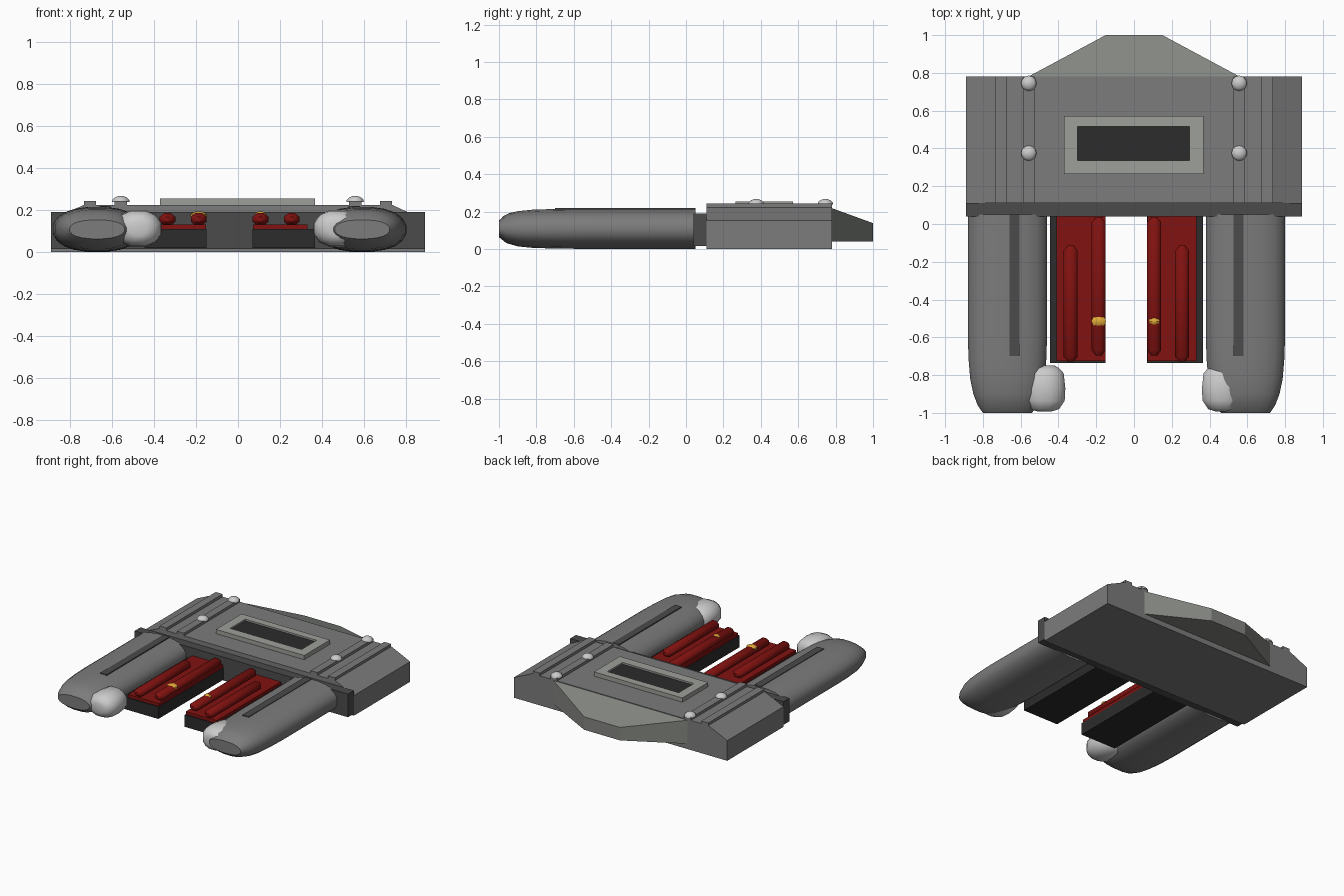
import bpy, bmesh
from math import sin, cos, pi, copysign

if "Cube" in bpy.data.objects:
    bpy.data.objects.remove(bpy.data.objects["Cube"])


def material(name, r, g, b):
    m = bpy.data.materials.new(name)
    m.diffuse_color = (r, g, b, 1)
    m.use_nodes = True
    m.node_tree.nodes["Principled BSDF"].inputs["Base Color"].default_value = m.diffuse_color
    return m


GREY = material("grey", .20, .20, .20)
WARM = material("warm_grey", .23, .24, .22)
PALE = material("pale_grey", .34, .35, .32)
LIGHT = material("light_grey", .6, .6, .6)
CHAR = material("charcoal", .07, .07, .07)
BLACK = material("black", .025, .025, .025)
RED = material("red", .22, .006, .005)
GOLD = material("gold", .75, .4, .04)


def skin(name, rings, mat, smooth=None):
    """Join equal-length rings of points and cap both ends."""
    bm = bmesh.new()
    vs = [[bm.verts.new(p) for p in r] for r in rings]
    n = len(vs[0])
    for a, b in zip(vs, vs[1:]):
        for i in range(n):
            bm.faces.new((a[i], a[(i + 1) % n], b[(i + 1) % n], b[i]))
    bm.faces.new(vs[0])
    bm.faces.new(vs[-1])
    bmesh.ops.recalc_face_normals(bm, faces=bm.faces)
    me = bpy.data.meshes.new(name)
    bm.to_mesh(me)
    bm.free()
    ob = bpy.data.objects.new(name, me)
    bpy.context.collection.objects.link(ob)
    me.materials.append(mat)
    if smooth:
        bpy.ops.object.select_all(action='DESELECT')
        ob.select_set(True)
        bpy.context.view_layer.objects.active = ob
        bpy.ops.object.shade_smooth_by_angle(angle=smooth * pi / 180)
    return ob


def box(name, x0, x1, y0, y1, z0, z1, mat):
    return skin(name, [[(x0, y0, z), (x1, y0, z), (x1, y1, z), (x0, y1, z)]
                       for z in (z0, z1)], mat)


def oval(name, cx, cz, rx, rz, sections, mat, sides=20, power=2.0, smooth=40):
    """Oval tube along y; sections are (y, x scale, z scale)."""
    def p(v):
        return copysign(abs(v) ** (2 / power), v)
    angles = [2 * pi * (i + .5) / sides for i in range(sides)]
    rings = [[(cx + rx * sx * p(cos(a)), y, cz + rz * sz * p(sin(a)))
              for a in angles] for y, sx, sz in sections]
    return skin(name, rings, mat, smooth)


# Main housing with chamfered long edges
profile = [(-.89, 0), (.89, 0), (.89, .152), (.735, .223), (-.735, .223), (-.89, .152)]
skin("housing", [[(x, y, z) for x, z in profile] for y in (.11, .78)], GREY)
box("front_flange", -.89, .89, .04, .11, .015, .19, CHAR)

# Tapered rear wedge
skin("rear_wedge", [[(-w, y, .04), (w, y, .04), (w, y, z), (-w, y, z)]
                    for w, y, z in ((.56, .78, .218), (.15, 1.0, .138))], WARM)

# Window frame (hollow) and dark panel inside it
X0, X1, Y0, Y1 = -.30, .295, .335, .515
box("frame_front", -.37, .367, .265, Y0, .22, .255, PALE)
box("frame_back", -.37, .367, Y1, .572, .22, .255, PALE)
box("frame_left", -.37, X0, Y0, Y1, .22, .255, PALE)
box("frame_right", X1, .367, Y0, Y1, .22, .255, PALE)
box("window_panel", X0, X1, Y0, Y1, .22, .242, BLACK)

# Raised ribs and domed bolts on both sides of the housing
for s, side in ((-1, "left"), (1, "right")):
    for x, label in ((.703, "outer"), (.557, "inner")):
        box(f"{side}_{label}_rib", s * x - .029, s * x + .029, .11, .78, .2, .243, GREY)
    for y, label in ((.375, "front"), (.745, "rear")):
        rings = [[(s * .557 + r * cos(k * pi / 6), y + r * sin(k * pi / 6), z)
                  for k in range(12)]
                 for r, z in ((.041, .238), (.04, .248), (.028, .26), (.01, .267))]
        skin(f"{side}_{label}_bolt", rings, LIGHT, 50)

# Pods with rounded noses, top strips and nose knobs
pod = [(.05, 1, 1), (-.6, 1, 1), (-.72, .98, .985), (-.82, .94, .955),
       (-.9, .86, .88), (-.96, .75, .72), (-1.0, .62, .42)]
knob = [(-.992, .35, .4), (-.98, .7, .72), (-.935, .97, .96), (-.87, 1, 1),
        (-.79, .92, .95), (-.765, .72, .75), (-.75, .5, .45)]
for side, px, sx, kx in (("left", -.67, -.632, -.474), ("right", .59, .553, .47)):
    oval(f"{side}_pod", px, .108, .212, .108, pod, GREY, 20, 2.3)
    box(f"{side}_pod_strip", sx - .027, sx + .027, -.7, .05, .19, .219, CHAR)
    oval(f"{side}_nose_knob", kx, .112, .114, .09, knob, LIGHT, 12, 2.2, 60)

# Rail trays: black base, red plate, two red rods and a gold bead each
for side, x0, x1, px0, px1, long_x, short_x, bead_x, bead_r in (
        ("left", -.445, -.15, -.41, -.152, -.187, -.335, -.187, .04),
        ("right", .07, .365, .072, .33, .107, .255, .107, .029)):
    box(f"{side}_tray", x0, x1, -.735, .05, .02, .11, BLACK)
    box(f"{side}_red_plate", px0, px1, -.725, .05, .108, .132, RED)
    for label, rx, ya, yb in (("long", long_x, -.695, .035),
                              ("short", short_x, -.728, -.115)):
        ends = [(ya, .4, .4), (ya + .025, 1, 1), (yb - .025, 1, 1), (yb, .4, .4)]
        oval(f"{side}_{label}_rod", rx, .156, .04, .032, ends, RED, 8, 2, 50)
    bead = [(-.515 + bead_r * .75 * t, s, s)
            for t, s in ((-1, .5), (-.5, .9), (0, 1.05), (.5, .9), (1, .5))]
    oval(f"{side}_gold_bead", bead_x, .173, bead_r, .02, bead, GOLD, 8, 2, 30)
